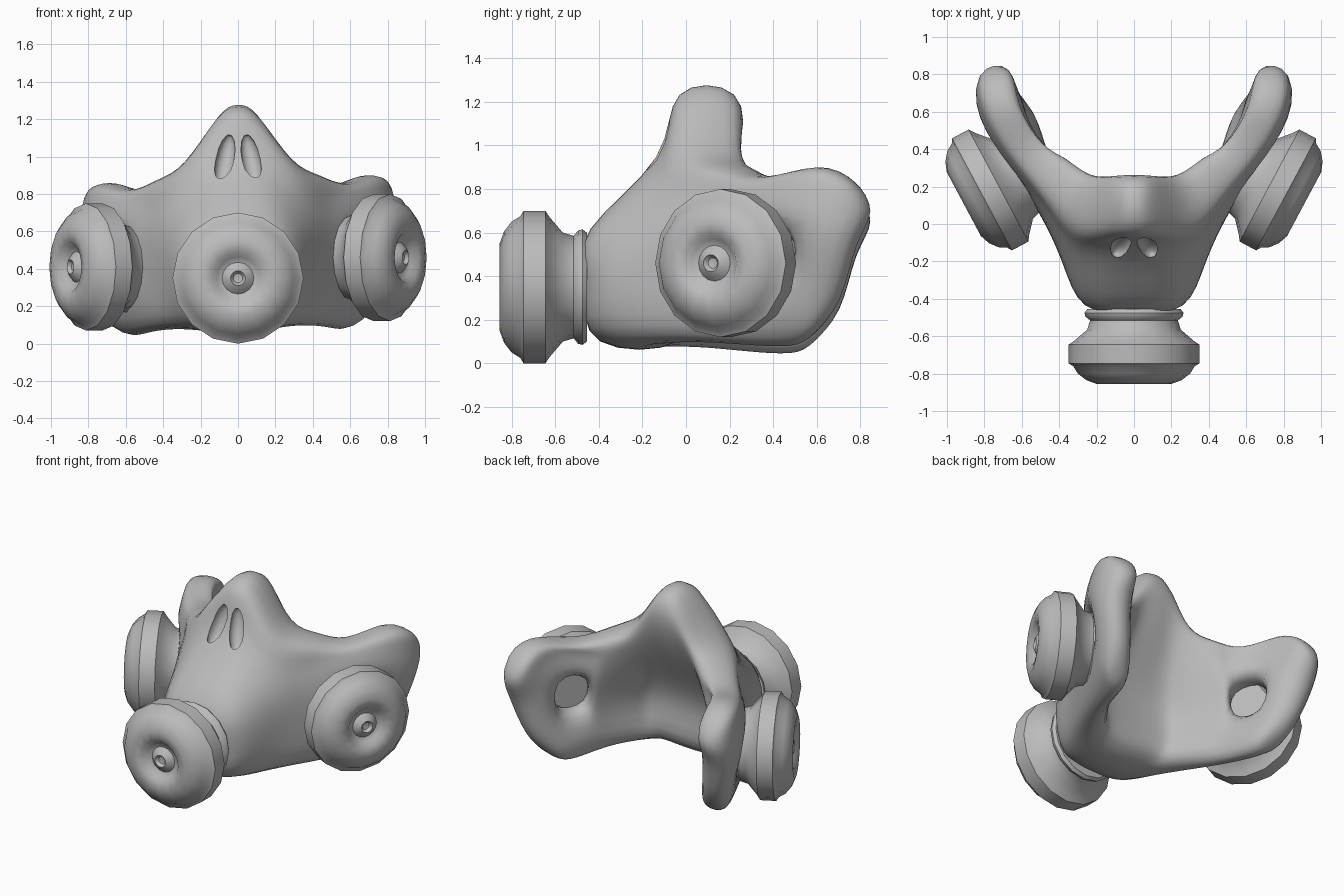
import bpy, bmesh, math
from mathutils import Vector, Matrix

scene = bpy.context.scene
cube = bpy.data.objects.get("Cube")
if cube:
    bpy.data.objects.remove(cube, do_unlink=True)

rubber = bpy.data.materials.new("grey rubber")
rubber.use_nodes = True
grey = (0.5, 0.5, 0.5, 1)
rubber.diffuse_color = grey
for node in rubber.node_tree.nodes:
    if node.type == 'BSDF_PRINCIPLED':
        node.inputs["Base Color"].default_value = grey


def add_object(name, bm, matrix=None):
    """Turn a bmesh into a named grey object."""
    bmesh.ops.recalc_face_normals(bm, faces=bm.faces)
    mesh = bpy.data.meshes.new(name)
    bm.to_mesh(mesh)
    bm.free()
    mesh.materials.append(rubber)
    obj = bpy.data.objects.new(name, mesh)
    scene.collection.objects.link(obj)
    if matrix:
        obj.matrix_world = matrix
    return obj


def smooth(obj, degrees):
    for other in bpy.context.selected_objects:
        other.select_set(False)
    bpy.context.view_layer.objects.active = obj
    obj.select_set(True)
    bpy.ops.object.shade_smooth_by_angle(angle=math.radians(degrees))


# Outer skin: columns from nose centre to cheek tip, rows from chin to rim
outer = [
    [(0, -.4, .1), (0, -.46, .35), (0, -.44, .62), (0, -.13, .94), (0, -.04, 1.23)],
    [(.2, -.38, .11), (.27, -.42, .35), (.22, -.42, .6), (.15, -.12, .92), (.12, -.03, 1.18)],
    [(.33, -.2, .12), (.38, -.2, .35), (.37, -.18, .6), (.33, -.1, .8), (.3, 0, .96)],
    [(.44, 0, .12), (.5, .05, .35), (.5, .06, .6), (.47, .1, .77), (.45, .14, .88)],
    [(.54, .22, .11), (.59, .24, .36), (.6, .24, .6), (.6, .26, .76), (.6, .34, .83)],
    [(.64, .46, .1), (.72, .48, .36), (.77, .48, .6), (.79, .54, .78), (.76, .58, .87)],
    [(.68, .57, .13), (.75, .67, .28), (.83, .73, .53), (.82, .8, .69), (.79, .75, .81)],
]
# Wall thickness of each column, as an offset to the inner skin, and by row
wall = [(0, .265), (-.02, .255), (-.06, .24), (-.07, .18),
        (-.09, .1), (-.13, .05), (-.11, .02)]
front_scale = [1.4, 1.7, 1.95, 1.35, 1]
cheek_scale = [1, 1.2, 1.5, 1.4, 1]
roll = .03


def interpolate(bm, rounds):
    """Move the cage so that the subdivided surface passes through its points."""
    goal = {v: v.co.copy() for v in bm.verts}
    for _ in range(rounds):
        limit = {}
        for v in bm.verts:
            n = len(v.link_edges)
            total = v.co * n * n
            for e in v.link_edges:
                total += 4 * e.other_vert(v).co
            for loop in v.link_loops:
                total += loop.link_loop_next.link_loop_next.vert.co
            limit[v] = total / (n * (n + 5))
        for v in bm.verts:
            v.co += goal[v] - limit[v]


def build_mask():
    bm = bmesh.new()
    last = len(outer) - 1
    rings = {}
    for c in range(-last, last + 1):
        side = -1 if c < 0 else 1
        skin = [Vector(p) for p in outer[abs(c)]]
        offset = Vector((*wall[abs(c)], 0))
        scales = front_scale if abs(c) < 2 else cheek_scale
        inner = [p + offset * s for p, s in zip(skin, scales)]
        rings[c] = [bm.verts.new((p.x * side, p.y, p.z + roll * p.x * side))
                    for p in skin + inner[::-1]]
    for c in range(-last, last):
        a, b = rings[c], rings[c + 1]
        cheek_hole = {abs(c), abs(c + 1)} == {4, 5}
        for k in range(10):
            if not (cheek_hole and k in (1, 7)):
                j = (k + 1) % 10
                bm.faces.new((a[k], a[j], b[j], b[k]))
        if cheek_hole:
            for r in (a, b):
                bm.faces.new((r[1], r[2], r[7], r[8]))
            for i, j in ((1, 8), (2, 7)):
                bm.faces.new((a[i], b[i], b[j], a[j]))
    for r in (rings[-last], rings[last]):
        for k in range(4):
            bm.faces.new((r[k], r[k + 1], r[8 - k], r[9 - k]))
    interpolate(bm, 3)
    return add_object("mask_body", bm)


mask = build_mask()
subdivide = mask.modifiers.new("round", 'SUBSURF')
subdivide.levels = subdivide.render_levels = 2

# Two slots sunk into the nose, leaving a rib between them
cutters = []
for side in (-1, 1):
    bm = bmesh.new()
    bmesh.ops.create_uvsphere(bm, u_segments=12, v_segments=8, radius=1)
    place = (Matrix.Translation((side * .07, -.11, .98))
             @ Matrix.Rotation(side * -.2, 4, 'Y')
             @ Matrix.Rotation(-.36, 4, 'X')
             @ Matrix.Diagonal((.05, .05, .15, 1)))
    cutter = add_object("nose_slot_cutter", bm, place)
    cutter.hide_render = True
    cutters.append(cutter)
    cut = mask.modifiers.new("slot", 'BOOLEAN')
    cut.operation = 'DIFFERENCE'
    cut.solver = 'EXACT'
    cut.object = cutter

bpy.context.view_layer.update()
graph = bpy.context.evaluated_depsgraph_get()
finished = bpy.data.meshes.new_from_object(mask.evaluated_get(graph))
mask.modifiers.clear()
mask.data = finished
for cutter in cutters:
    bpy.data.objects.remove(cutter, do_unlink=True)
smooth(mask, 50)

# Filter canister: radius and distance along its axis, from neck to bolt
profile = [(0, 0), (.25, 0), (.265, .02), (.26, .04), (.235, .06), (.25, .11),
           (.32, .17), (.35, .19), (.35, .29), (.325, .305), (.3, .345), (.255, .38),
           (.2, .4), (.14, .39), (.115, .36), (.085, .35), (.065, .37),
           (.04, .385), (.025, .365), (0, .36)]


def build_canister(name, base, axis, size=1):
    bm = bmesh.new()
    points = [bm.verts.new((r, 0, t)) for r, t in profile]
    edges = [bm.edges.new(pair) for pair in zip(points, points[1:])]
    bmesh.ops.spin(bm, geom=points + edges, cent=(0, 0, 0), axis=(0, 0, 1),
                   angle=math.tau, steps=16, use_merge=False)
    bmesh.ops.remove_doubles(bm, verts=bm.verts, dist=.001)
    turn = Vector(axis).to_track_quat('Z', 'Y').to_matrix().to_4x4()
    place = Matrix.Translation(base) @ turn @ Matrix.Diagonal((size, size, 1, 1))
    smooth(add_object(name, bm, place), 42)


build_canister("front_canister", (0, -.455, .35), (0, -1, 0))
build_canister("left_canister", (.557, .295, .46), (.88, -.47, 0), .97)
build_canister("right_canister", (-.557, .295, .41), (-.88, -.47, 0), .97)
